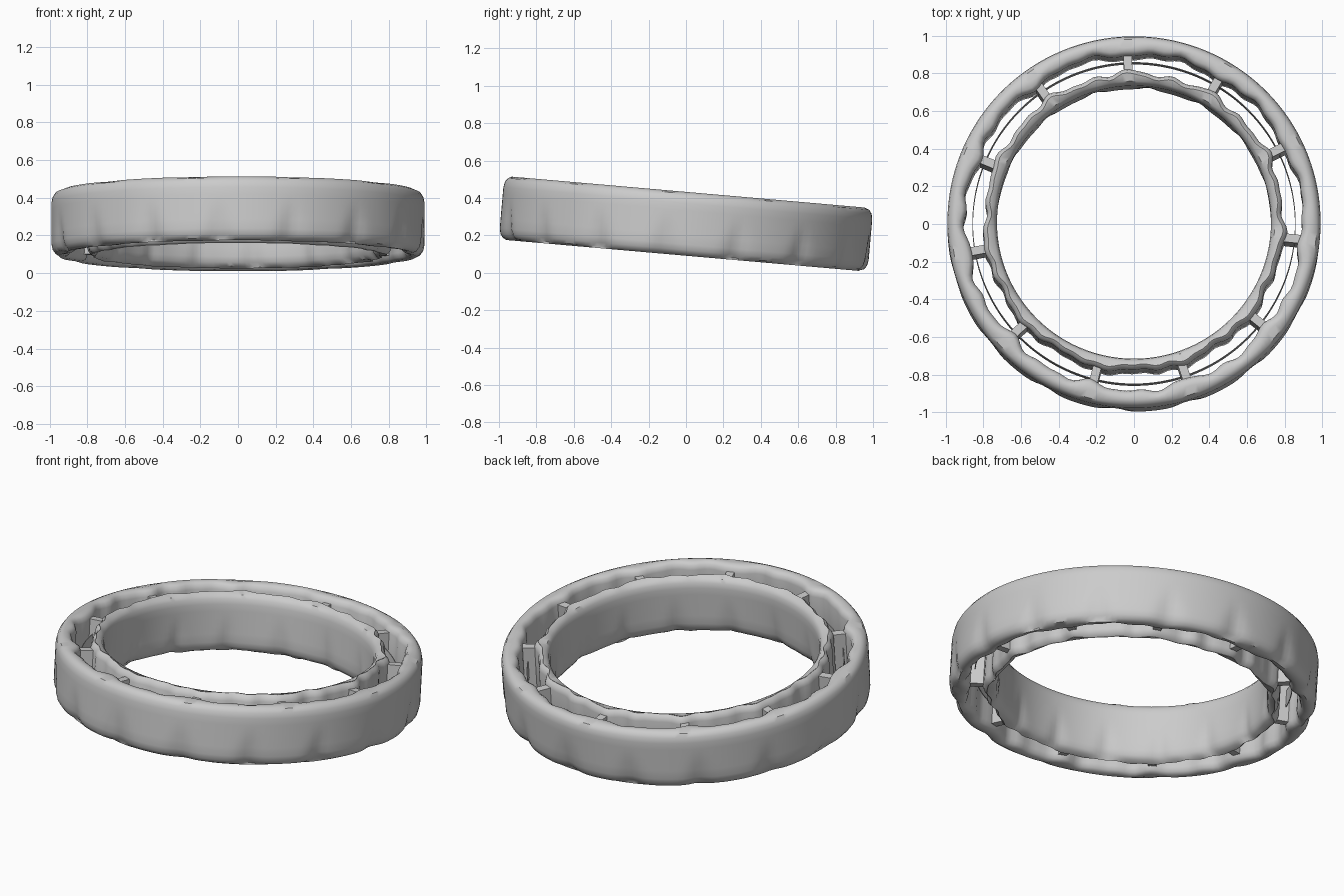
import bpy, bmesh
from math import sin, cos, pi, radians, exp
from mathutils import Matrix

cube = bpy.data.objects.get("Cube")
if cube:
    bpy.data.objects.remove(cube)

mat = bpy.data.materials.new("light grey")
mat.use_nodes = True
grey = (0.6, 0.6, 0.6, 1)
mat.diffuse_color = grey
mat.node_tree.nodes["Principled BSDF"].inputs["Base Color"].default_value = grey

HALF = 0.17          # half the ring height
SEG = 198
RIBS = 11
RIB_START = radians(-6)
TILT = Matrix.Translation((0, 0, 0.262)) @ Matrix.Rotation(radians(-5), 4, 'X')


def finish(name, bm):
    bmesh.ops.recalc_face_normals(bm, faces=bm.faces)
    mesh = bpy.data.meshes.new(name)
    bm.to_mesh(mesh)
    bm.free()
    mesh.materials.append(mat)
    ob = bpy.data.objects.new(name, mesh)
    bpy.context.collection.objects.link(ob)
    ob.matrix_world = TILT
    bpy.ops.object.select_all(action='DESELECT')
    ob.select_set(True)
    bpy.context.view_layer.objects.active = ob
    bpy.ops.object.shade_smooth_by_angle(angle=radians(40))
    return ob


def lathe(name, profile, shape):
    """Spin a closed profile; shape(r, z, angle) returns the local radius."""
    bm = bmesh.new()
    rows = []
    for i in range(SEG):
        a = 2 * pi * i / SEG
        row = []
        for r, z in profile:
            rr = shape(r, z, a)
            row.append(bm.verts.new((rr * cos(a), rr * sin(a), z)))
        rows.append(row)
    n = len(profile)
    for i in range(SEG):
        p, q = rows[i], rows[(i + 1) % SEG]
        for j in range(n):
            k = (j + 1) % n
            bm.faces.new((p[j], q[j], q[k], p[k]))
    return finish(name, bm)


def bump(a, count, start, width):
    """Narrow peaks repeated evenly around the circle."""
    step = 2 * pi / count
    d = (a - start + step / 2) % step - step / 2
    return exp(-(d / width) ** 2)


def dent(z, a):
    """Wedge-shaped dents that deepen and widen toward the lower rim."""
    low = max(0, (0.04 - z) / (HALF + 0.04))
    return 0.025 * low * bump(a, 16, radians(-6), 0.02 + 0.05 * low)


def ragged(a):
    return 0.006 * sin(23 * a) + 0.005 * sin(37 * a + 1)


def wall(r_face, r_gap):
    """Rounded section of a ring, from its smooth face to its gap side."""
    s = 1 if r_face > r_gap else -1
    top = [(r_face, 0.11), (r_face - s * 0.006, 0.14), (r_face - s * 0.02, 0.16),
           (r_face - s * 0.04, HALF), (r_gap + s * 0.025, HALF - 0.003),
           (r_gap + s * 0.008, 0.155), (r_gap, 0.13)]
    low = [(r, -z) for r, z in reversed(top)]
    mid = [(r_face, z) for z in (-0.06, -0.02, 0.03, 0.07)]
    return top + [(r_gap, 0.0)] + low + mid


def outer_shape(r, z, a):
    if r > 0.95:
        return r - dent(z, a)
    return r - 0.025 * bump(a, RIBS, RIB_START, 0.09) - (ragged(a) if r < 0.93 else 0)


def inner_shape(r, z, a):
    if r < 0.765:
        return r + dent(z, a) * 0.7
    return r + 0.02 * bump(a, RIBS, RIB_START, 0.09) + ragged(a + 0.4)


lathe("outer_ring", wall(0.99, 0.9), outer_shape)
lathe("inner_ring", wall(0.727, 0.79), inner_shape)

# Thin band running through the gap
lathe("cage_band", [(0.858, 0.05), (0.858, -0.05), (0.854, -0.05), (0.854, 0.05)],
      lambda r, z, a: r)

# Flat ribs joining the two rings
bm = bmesh.new()
for i in range(RIBS):
    m = (Matrix.Rotation(RIB_START + 2 * pi * i / RIBS, 4, 'Z')
         @ Matrix.Translation((0.845, 0, 0)) @ Matrix.Diagonal((0.13, 0.045, 0.27, 1)))
    bmesh.ops.create_cube(bm, size=1, matrix=m)
finish("ribs", bm)
